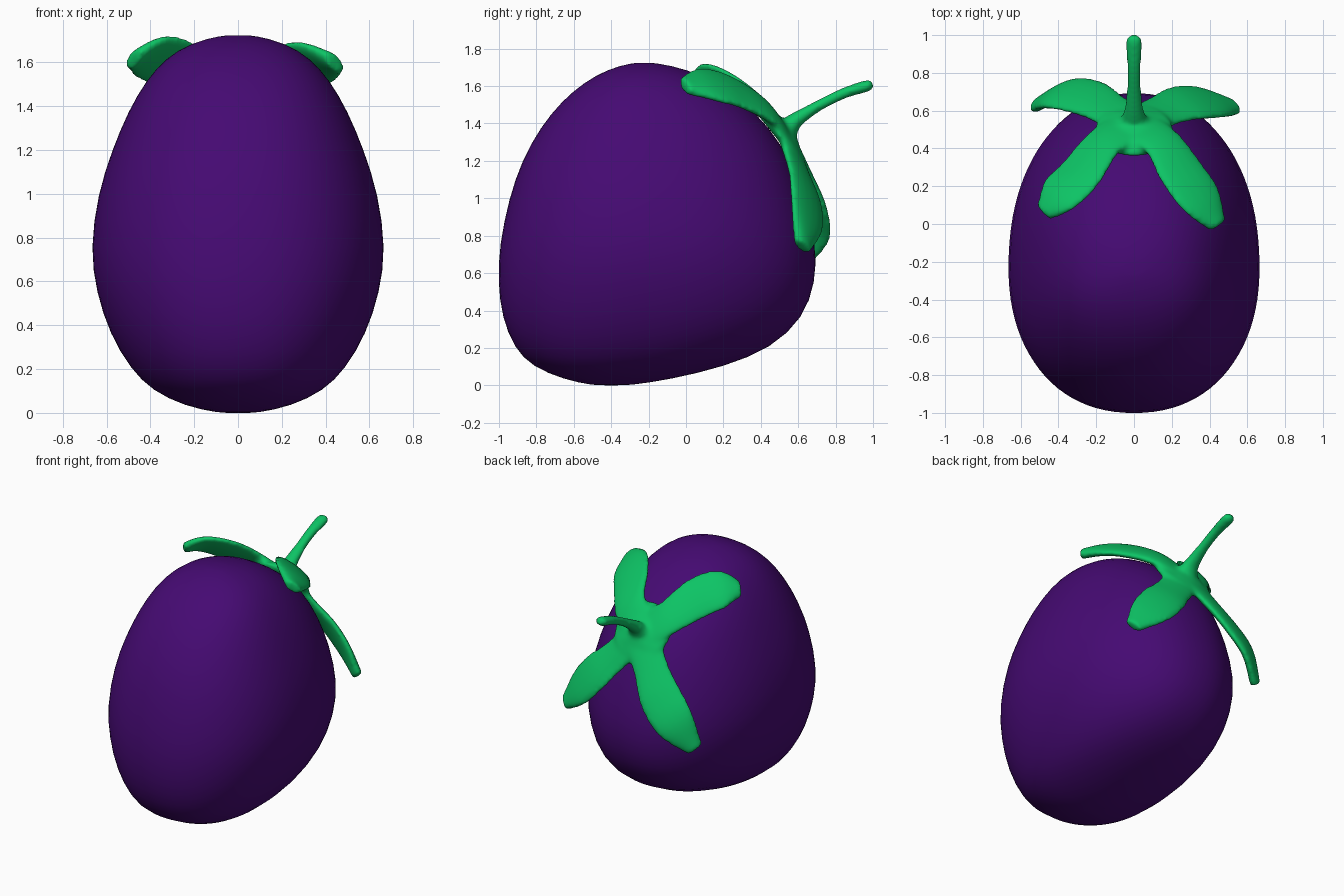
import bpy, bmesh, math
from mathutils import Vector

if "Cube" in bpy.data.objects:
    bpy.data.objects.remove(bpy.data.objects["Cube"])


def material(name, color):
    m = bpy.data.materials.new(name)
    m.diffuse_color = color
    m.use_nodes = True
    m.node_tree.nodes["Principled BSDF"].inputs["Base Color"].default_value = m.diffuse_color
    return m


def loft(bm, rings):
    rows = [[bm.verts.new(p) for p in ring] for ring in rings]
    n = len(rows[0])
    for a, b in zip(rows, rows[1:]):
        for i in range(n):
            j = (i + 1) % n
            bm.faces.new((a[i], a[j], b[j], b[i]))
    for row in (rows[0], rows[-1]):
        mid = bm.verts.new(sum((v.co for v in row), Vector()) / n)
        for i in range(n):
            bm.faces.new((row[i], row[(i + 1) % n], mid))


def finish(bm, name, mat):
    bmesh.ops.recalc_face_normals(bm, faces=bm.faces)
    me = bpy.data.meshes.new(name)
    bm.to_mesh(me)
    bm.free()
    me.materials.append(mat)
    ob = bpy.data.objects.new(name, me)
    bpy.context.collection.objects.link(ob)
    me.shade_smooth()
    return ob


def oval(c, u, v, n, egg=0.0, power=1.0):
    # egg > 0 makes the -v end fuller, power < 1 makes the corners fuller
    out = []
    for i in range(n):
        a = 2 * math.pi * i / n
        x = math.copysign(abs(math.cos(a)) ** power, math.cos(a))
        y = math.copysign(abs(math.sin(a)) ** power, math.sin(a))
        out.append(c + u * x * (1 - egg * y) + v * y)
    return out


def spline(pts, steps=5):
    # Catmull-Rom through rows of numbers
    out = []
    q = [Vector(p) for p in pts]
    q = [2 * q[0] - q[1]] + q + [2 * q[-1] - q[-2]]
    for a, b, c, d in zip(q, q[1:], q[2:], q[3:]):
        for k in range(steps):
            t = k / steps
            out.append(0.5 * (2 * b + (c - a) * t + (2 * a - 5 * b + 4 * c - d) * t * t
                              + (3 * b - a - 3 * c + d) * t ** 3))
    return out + [q[-2]]


purple = material("purple", (0.06, 0.003, 0.17, 1))
green = material("green", (0.004, 0.55, 0.13, 1))

# Fruit: oval slices as (z, front y, back y, half width)
slices = [(0.0, -0.50, -0.30, 0.09), (0.03, -0.65, -0.09, 0.24), (0.1, -0.825, 0.21, 0.39),
          (0.2, -0.92, 0.46, 0.49), (0.36, -0.985, 0.63, 0.585), (0.55, -1.008, 0.695, 0.647),
          (0.75, -1.0, 0.70, 0.675), (1.0, -0.948, 0.635, 0.64), (1.2, -0.88, 0.56, 0.575),
          (1.38, -0.78, 0.45, 0.50), (1.52, -0.665, 0.30, 0.418), (1.62, -0.545, 0.15, 0.33),
          (1.69, -0.42, 0.01, 0.215), (1.724, -0.29, -0.16, 0.075)]
bm = bmesh.new()
loft(bm, [oval(Vector((0, (f + b) / 2, z)), Vector((w, 0, 0)), Vector((0, (b - f) / 2, 0)),
               48, 0.06, 0.91) for z, f, b, w in slices])
body = finish(bm, "eggplant_body", purple)
body.modifiers.new("smooth", "SUBSURF").levels = 1

# Calyx leaves: paths outward from the stem base
leaves = [
    [(0, .52, 1.35), (-.16, .43, 1.465), (-.29, .26, 1.585), (-.40, .15, 1.63), (-.48, .06, 1.615)],
    [(0, .52, 1.35), (.15, .43, 1.47), (.26, .26, 1.57), (.36, .12, 1.605), (.445, -.01, 1.60)],
    [(0, .53, 1.35), (-.14, .61, 1.17), (-.27, .675, 1.0), (-.40, .69, .85), (-.515, .63, .68)],
    [(0, .53, 1.35), (.15, .595, 1.17), (.28, .64, 1.03), (.405, .645, .89), (.53, .62, .74)],
]
bm = bmesh.new()
centre = Vector((0, -0.15, 0.8))
widths = [(.14,), (.125,), (.15,), (.14,), (.06,)]
for leaf in leaves:
    path, ws = spline(leaf), spline([w + (0,) for w in widths])
    rings = []
    for i, p in enumerate(path):
        tan = (path[min(i + 1, len(path) - 1)] - path[max(i - 1, 0)]).normalized()
        out = p - centre
        out = Vector((out.x / .66 ** 2, out.y / .85 ** 2, out.z / .85 ** 2))
        side = tan.cross(out).normalized()
        rings.append(oval(p, side * ws[i].x, side.cross(tan).normalized() * .034, 16))
    loft(bm, rings)

# Round web joining the leaves
out = Vector((0, .78, .63))
loft(bm, [oval(Vector((0, .50, 1.35)) + out * h, Vector((r, 0, 0)), Vector((0, -.63, .78)) * r, 24)
          for h, r in [(-.03, .18), (-.01, .215), (.015, .195), (.04, .12), (.06, .07)]])

# Stem with a flared base, rows are (y, z, radius)
path = spline([(.50, 1.34, .08), (.545, 1.375, .07), (.59, 1.42, .05), (.70, 1.49, .036),
               (.84, 1.56, .035), (.975, 1.603, .038), (1.0, 1.61, .02)])
rings = []
for i, p in enumerate(path):
    d = path[min(i + 1, len(path) - 1)] - path[max(i - 1, 0)]
    up = Vector((0, -d.y, d.x)).normalized()
    rings.append(oval(Vector((0, p.x, p.y)), Vector((p.z * 1.12, 0, 0)), up * p.z * .85, 16))
loft(bm, rings)

# Fuse leaves and stem into one soft form
calyx = finish(bm, "calyx_and_stem", green)
rm = calyx.modifiers.new("fuse", "REMESH")
rm.mode = "VOXEL"
rm.voxel_size = 0.013
rm.use_smooth_shade = True
sm = calyx.modifiers.new("soften", "SMOOTH")
sm.factor = 0.5
sm.iterations = 12
